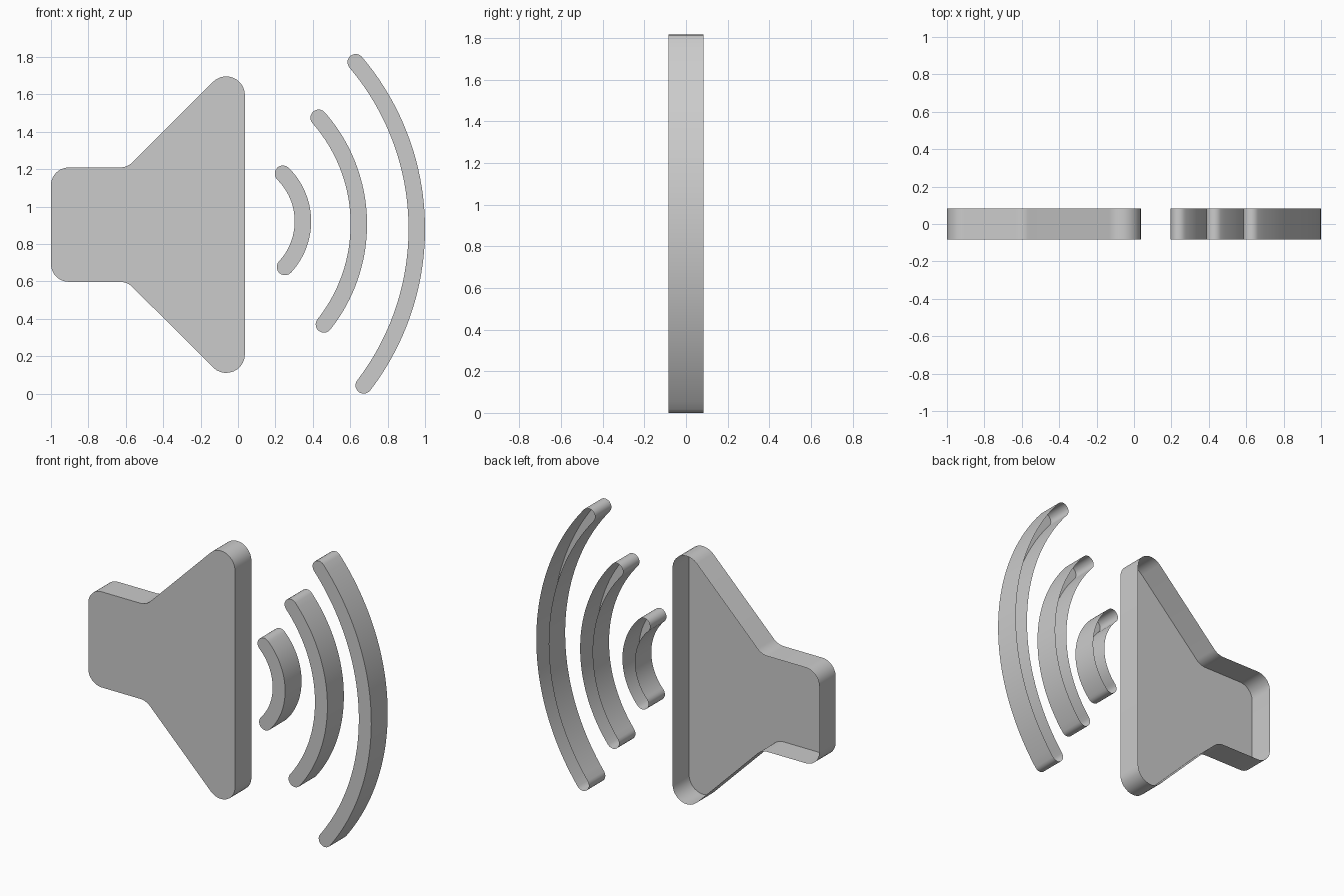
import bpy, math
from mathutils import Vector

if "Cube" in bpy.data.objects:
    bpy.data.objects.remove(bpy.data.objects["Cube"])

D = 0.083      # half thickness
MID = 0.9035   # height of the symmetry axis


def fillet(a, p, b, r, n=10):
    """Points of an arc of radius r rounding corner p between a and b."""
    a, p, b = Vector(a), Vector(p), Vector(b)
    u, v = (a - p).normalized(), (b - p).normalized()
    half = u.angle(v) / 2
    c = p + (u + v).normalized() * (r / math.sin(half))
    t = r / math.tan(half)
    s, e = p + u * t - c, p + v * t - c
    ang = math.pi - 2 * half
    return [c + (s * math.sin(ang * (1 - i / n)) + e * math.sin(ang * i / n)) / math.sin(ang)
            for i in range(n + 1)]


def shell(name, pts):
    """Counter-clockwise x/z outline: front face plus side walls, open at the back."""
    n = len(pts)
    verts = [(x, -D, z) for x, z in pts] + [(x, D, z) for x, z in pts]
    faces = [list(range(n))]
    faces += [((i + 1) % n, i, n + i, n + (i + 1) % n) for i in range(n)]
    me = bpy.data.meshes.new(name)
    me.from_pydata(verts, [], faces)
    ob = bpy.data.objects.new(name, me)
    bpy.context.collection.objects.link(ob)
    bpy.context.view_layer.objects.active = ob
    ob.select_set(True)
    bpy.ops.object.shade_smooth_by_angle(angle=math.radians(30))
    ob.select_set(False)


def wave(name, top, bottom, xmax, r=0.044, n=40, caps=10):
    """Round-ended arc band from bottom to top whose centreline peaks at xmax."""
    a, b = Vector(bottom), Vector(top)
    m, h = (a + b) / 2, (b - a).length / 2
    nrm = Vector((a.y - b.y, b.x - a.x)).normalized()
    lo, hi = 0.0, 5.0
    for _ in range(60):
        k = (lo + hi) / 2
        if (m + nrm * k).x + math.hypot(h, k) > xmax:
            lo = k
        else:
            hi = k
    c, R = m + nrm * k, math.hypot(h, k)
    t0 = math.atan2(a.y - c.y, a.x - c.x)
    t1 = math.atan2(b.y - c.y, b.x - c.x)
    ts = [t0 + (t1 - t0) * i / n for i in range(n + 1)]

    def polar(o, rad, t):
        return o + Vector((math.cos(t), math.sin(t))) * rad
    pts = [polar(c, R + r, t) for t in ts]
    pts += [polar(b, r, t1 + math.pi * i / caps) for i in range(1, caps)]
    pts += [polar(c, R - r, t) for t in reversed(ts)]
    pts += [polar(a, r, t0 + math.pi + math.pi * i / caps) for i in range(1, caps)]
    shell(name, pts)


# Speaker body: upper half corners (x, offset from axis, radius), mirrored below
upper = [(0.037, 0.934, 0.1), (-0.592, 0.3055, 0.1), (-1.0, 0.3055, 0.095)]
corners = [(x, MID + z, r) for x, z, r in upper]
corners += [(x, MID - z, r) for x, z, r in reversed(upper)]
outline = []
for i, (x, z, r) in enumerate(corners):
    outline += fillet(corners[i - 1][:2], (x, z), corners[(i + 1) % 6][:2], r)
shell("speaker_body", outline)

# Sound waves
wave("wave_small", (0.240, 1.176), (0.251, 0.677), 0.347)
wave("wave_medium", (0.431, 1.475), (0.459, 0.370), 0.646)
wave("wave_large", (0.629, 1.772), (0.672, 0.044), 0.956)
